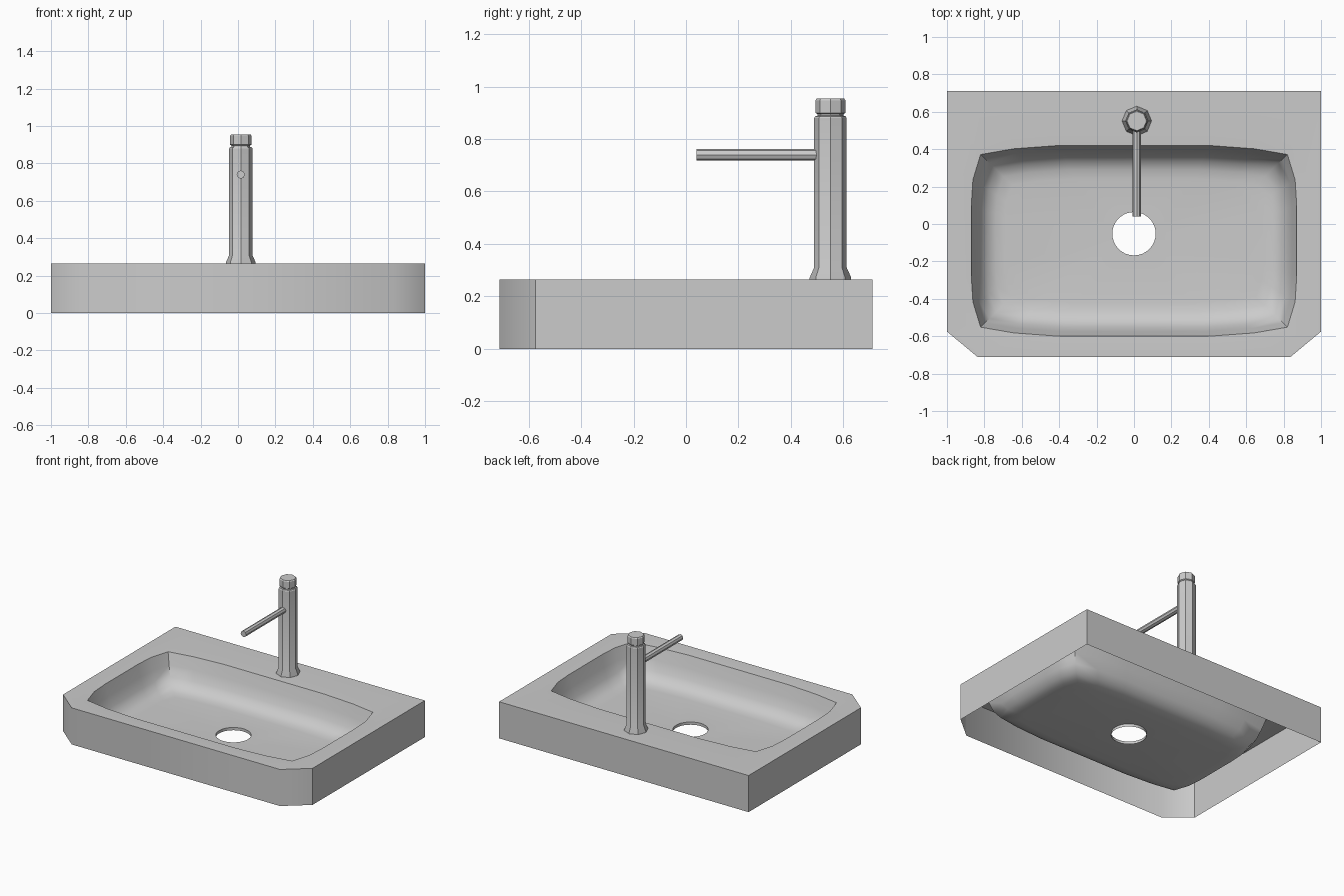
import bpy, bmesh, math
from mathutils import Vector, Matrix

if "Cube" in bpy.data.objects:
    bpy.data.objects.remove(bpy.data.objects["Cube"])


def finish(bm, name, angle):
    bmesh.ops.recalc_face_normals(bm, faces=bm.faces)
    me = bpy.data.meshes.new(name)
    bm.to_mesh(me)
    bm.free()
    ob = bpy.data.objects.new(name, me)
    bpy.context.collection.objects.link(ob)
    bpy.ops.object.select_all(action='DESELECT')
    ob.select_set(True)
    bpy.context.view_layer.objects.active = ob
    bpy.ops.object.shade_smooth_by_angle(angle=math.radians(angle))
    return ob


def loop(bm, pts):
    vs = [bm.verts.new(p) for p in pts]
    return vs, [bm.edges.new((vs[i - 1], vs[i])) for i in range(len(vs))]


def skin(bm, a, b):
    for i in range(len(a)):
        bm.faces.new((a[i - 1], a[i], b[i], b[i - 1]))


def lathe(name, profile, sides, matrix):
    bm = bmesh.new()
    rings = []
    for r, z in profile:
        rings.append([bm.verts.new((r * math.cos(k * math.tau / sides),
                                    r * math.sin(k * math.tau / sides), z)) for k in range(sides)])
    for a, b in zip(rings, rings[1:]):
        skin(bm, a, b)
    bm.faces.new(rings[0])
    bm.faces.new(rings[-1])
    bm.transform(matrix)
    return finish(bm, name, 25)


# Basin: outer skirt, open underneath
TOP, CY = 0.265, -0.09
bm = bmesh.new()
outline = [(-1, 0.712), (-1, -0.575), (-0.835, -0.712), (0.835, -0.712), (1, -0.575), (1, 0.712)]
skirt, _ = loop(bm, [(x, y, 0) for x, y in outline])
edge, edge_e = loop(bm, [(x, y, TOP) for x, y in outline])
skin(bm, skirt, edge)

# Bowl: rounded rectangle rings stepping down from the rim to the floor
quarter = [(1, 0.37), (0.99, 0.64), (0.943, 0.905), (0.74, 0.965), (0.46, 1)]
unit = (quarter + [(-x, y) for x, y in reversed(quarter)]
        + [(-x, -y) for x, y in quarter] + [(x, -y) for x, y in reversed(quarter)])
steps = [(0.06, TOP), (0, 0.262), (-0.025, 0.18), (-0.05, 0.11),
         (-0.085, 0.065), (-0.13, 0.046), (-0.18, 0.04)]
rings = [loop(bm, [(x * (0.87 + d), CY + y * (0.51 + d), z) for x, y in unit]) for d, z in steps]
for a, b in zip(rings, rings[1:]):
    skin(bm, a[0], b[0])

# Drain hole with a short lip
circle = [(0.116 * math.cos(k * math.tau / 32), -0.052 + 0.116 * math.sin(k * math.tau / 32))
          for k in range(32)]
drain, drain_e = loop(bm, [(x, y, 0.04) for x, y in circle])
lip, _ = loop(bm, [(x, y, 0.02) for x, y in circle])
skin(bm, drain, lip)

# Flat rim deck and bowl floor
for edges in (edge_e + rings[0][1], rings[-1][1] + drain_e):
    bmesh.ops.triangle_fill(bm, use_beauty=True, edges=edges, normal=(0, 0, 1))
finish(bm, "basin", 50)

# Tap column with flared foot, neck and cap
lathe("tap_column",
      [(0.079, TOP - 0.005), (0.079, 0.272), (0.062, 0.31), (0.062, 0.88), (0.058, 0.887), (0.05, 0.889),
       (0.05, 0.895), (0.057, 0.9), (0.057, 0.948), (0.052, 0.955)],
      8, Matrix.Translation((0.015, 0.551, 0)))

# Spout reaching forward
lathe("tap_spout", [(0.022, 0), (0.022, 0.47)], 8,
      Matrix.Translation((0.015, 0.511, 0.74)) @ Matrix.Rotation(math.radians(90), 4, 'X'))
